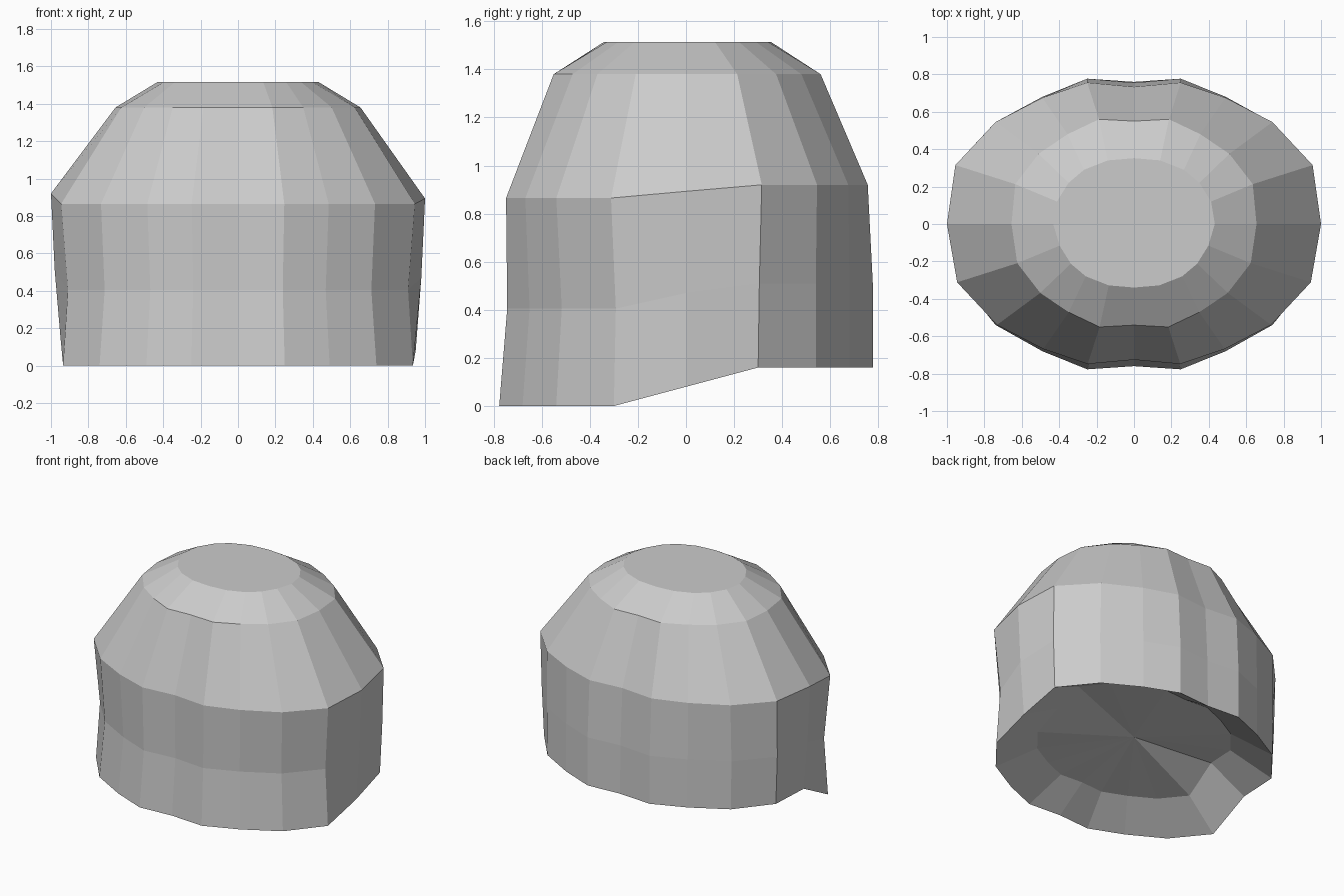
import bpy, bmesh

if "Cube" in bpy.data.objects:
    bpy.data.objects.remove(bpy.data.objects["Cube"])


def ring(bm, quarter, z_front, z_back, z_right, front=1.0, scale=1.0, lift=0.0):
    """20-sided ring mirrored from one quarter. The front half is shrunk by `front`;
    the left side point sits at the back height, the right one at z_right."""
    q, f = quarter, front
    back = q[1:] + [(-x, y) for x, y in q[-2:0:-1]]
    pts = [(q[0][0], 0, z_right)]
    pts += [(x, y, z_back) for x, y in back]
    pts += [(-q[0][0], 0, z_back)]
    pts += [(-x * f, -y * f, z_front) for x, y in back]
    return [bm.verts.new((x * scale, y * scale, z + lift)) for x, y, z in pts]


def bridge(bm, low, high):
    n = len(low)
    for i in range(n):
        j = (i + 1) % n
        bm.faces.new((low[i], low[j], high[j], high[i]))


# Quarter outlines from the right side round to the back centre
rim = [(0.95, 0), (0.935, 0.30), (0.74, 0.54), (0.49, 0.68), (0.25, 0.777), (0, 0.76)]
waist = [(0.98, 0), (0.95, 0.305), (0.745, 0.54), (0.49, 0.68), (0.25, 0.777), (0, 0.755)]
brow = [(1.0, 0), (0.955, 0.315), (0.74, 0.545), (0.49, 0.675), (0.25, 0.756), (0, 0.733)]
shoulder = [(0.655, 0), (0.635, 0.213), (0.51, 0.375), (0.355, 0.48), (0.187, 0.56), (0, 0.55)]
crown = [(0.432, 0), (0.412, 0.12), (0.35, 0.22), (0.267, 0.29), (0.14, 0.34), (0, 0.352)]

bm = bmesh.new()

# Outer shell, bottom to top
shell = [
    ring(bm, rim, 0.0, 0.16, 0.08),
    ring(bm, waist, 0.405, 0.51, 0.47, front=0.957),
    ring(bm, brow, 0.865, 0.92, 0.893, front=0.99),
    ring(bm, shoulder, 1.38, 1.38, 1.38, front=0.983),
    ring(bm, crown, 1.515, 1.515, 1.515, front=0.965),
]
for low, high in zip(shell, shell[1:]):
    bridge(bm, low, high)
bm.faces.new(shell[-1])

# Recessed underside: slanted lip, then a fan to the centre
lip = ring(bm, rim, 0.0, 0.16, 0.08, scale=0.7, lift=0.15)
bridge(bm, lip, shell[0])
centre = bm.verts.new((0, 0, 0.26))
for i in range(len(lip)):
    bm.faces.new((lip[(i + 1) % len(lip)], lip[i], centre))

bmesh.ops.recalc_face_normals(bm, faces=bm.faces)
mesh = bpy.data.meshes.new("domed_cap")
bm.to_mesh(mesh)
bm.free()
cap = bpy.data.objects.new("domed_cap", mesh)
bpy.context.collection.objects.link(cap)
